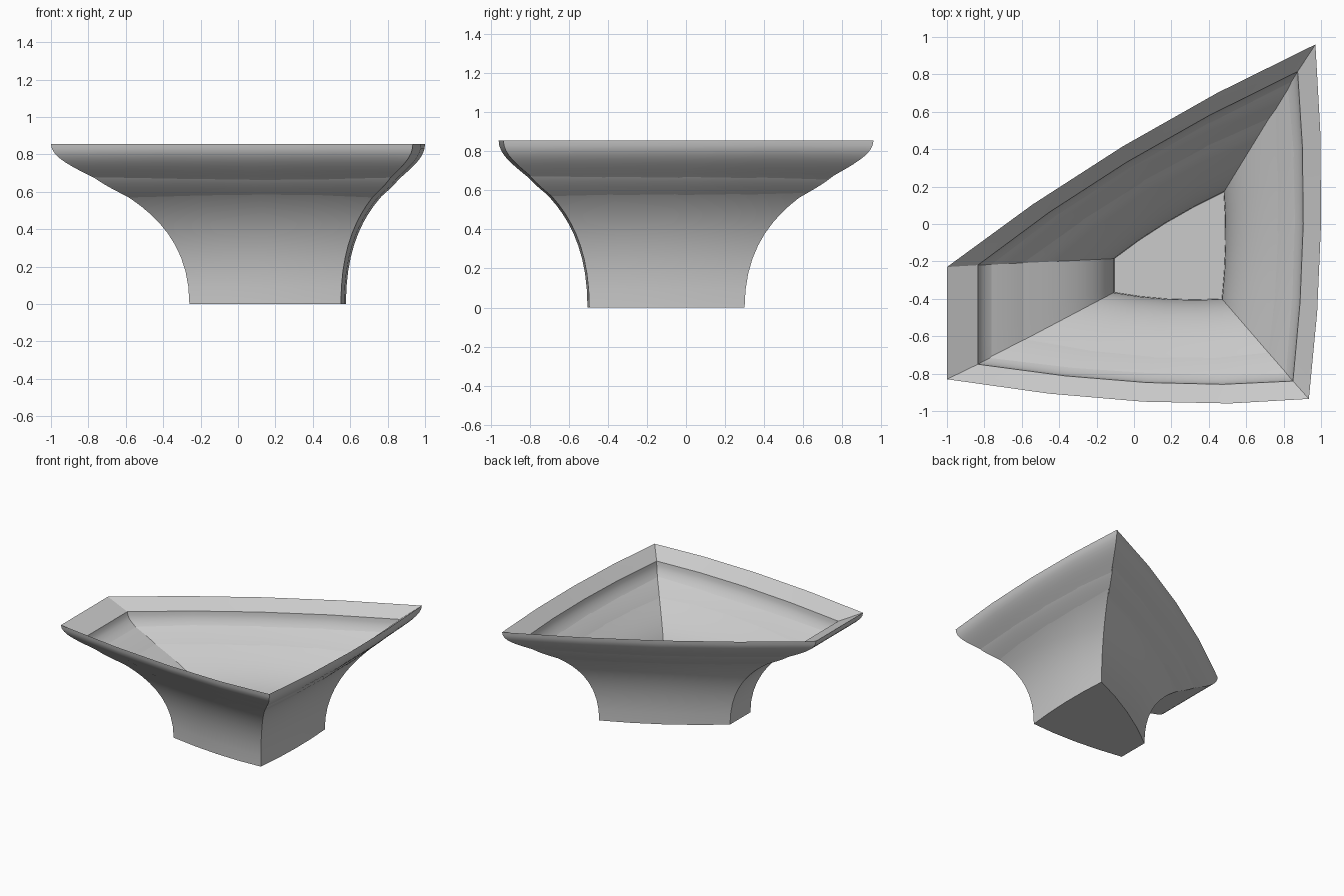
import bpy, bmesh, math
from mathutils import Vector

if "Cube" in bpy.data.objects:
    bpy.data.objects.remove(bpy.data.objects["Cube"])

SIDE_STEPS = 4
RISE_STEPS = 20


def outline(corners, mids):
    """Four-sided outline whose sides bow through the given middle points."""
    points = []
    for i in range(4):
        p, q, m = Vector(corners[i]), Vector(corners[(i + 1) % 4]), Vector(mids[i])
        c = 2 * m - (p + q) / 2
        for k in range(SIDE_STEPS):
            t = k / SIDE_STEPS
            points.append((1 - t) ** 2 * p + 2 * t * (1 - t) * c + t * t * q)
    return points


def flare(low, high, heights):
    """Rings from low to high outline along an S-shaped flare."""
    z0, z1, z2, z3 = heights
    rings = []
    for k in range(RISE_STEPS + 1):
        t = k / RISE_STEPS
        s = 1 - t
        spread = 3 * s * t * t + t ** 3
        z = s ** 3 * z0 + 3 * s * s * t * z1 + 3 * s * t * t * z2 + t ** 3 * z3
        rings.append([(*a.lerp(b, spread), z) for a, b in zip(low, high)])
    return rings


# Outlines, each running left side, front, right side, back
foot = outline([(-.26, -.19), (-.26, -.45), (.55, -.495), (.565, .30)],
               [(-.26, -.32), (.16, -.5), (.577, -.1), (.14, .085)])
brim = outline([(-1, -.23), (-1, -.83), (.935, -.935), (.97, .96)],
               [(-1, -.53), (.05, -.95), (1, 0), (-.06, .415)])
floor = outline([(-.105, -.185), (-.105, -.365), (.47, -.4), (.48, .17)],
                [(-.105, -.275), (.18, -.4), (.488, -.11), (.17, .005)])
lip = outline([(-.835, -.22), (-.835, -.75), (.85, -.84), (.875, .815)],
              [(-.835, -.485), (.07, -.848), (.905, 0), (-.04, .33)])

# Outer shell upwards, then over the sloping rim and down the inside
rings = flare(foot, brim, (0, .64, .67, .856))
rings += reversed(flare(floor, lip, (.08, .5, .58, .775)))

bm = bmesh.new()
loops = [[bm.verts.new(p) for p in ring] for ring in rings]
for a, b in zip(loops, loops[1:]):
    for i in range(len(a)):
        j = (i + 1) % len(a)
        bm.faces.new((a[i], a[j], b[j], b[i]))
bm.faces.new(loops[0])
bm.faces.new(loops[-1])
bmesh.ops.recalc_face_normals(bm, faces=bm.faces)

mesh = bpy.data.meshes.new("flared_basin")
bm.to_mesh(mesh)
bm.free()
basin = bpy.data.objects.new("flared_basin", mesh)
bpy.context.collection.objects.link(basin)

# Plain light grey finish
grey = bpy.data.materials.new("light_grey")
grey.use_nodes = True
grey.diffuse_color = (.6, .6, .6, 1)
grey.node_tree.nodes["Principled BSDF"].inputs["Base Color"].default_value = (.6, .6, .6, 1)
mesh.materials.append(grey)

# Smooth flares with crisp corners and rim
for o in bpy.context.selected_objects:
    o.select_set(False)
basin.select_set(True)
bpy.context.view_layer.objects.active = basin
bpy.ops.object.shade_smooth_by_angle(angle=math.radians(30))
